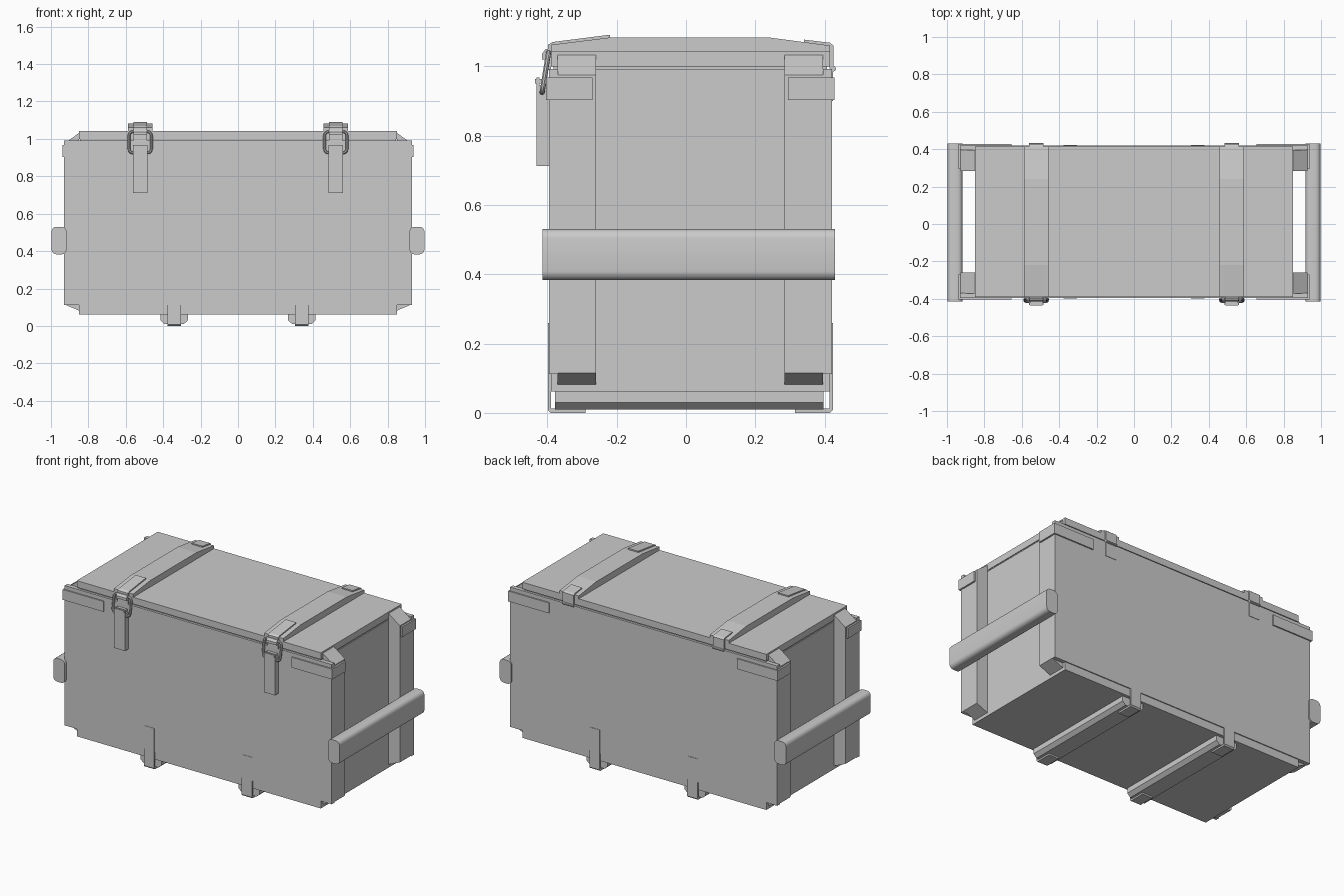
import bpy, bmesh, math
from mathutils import Vector

if "Cube" in bpy.data.objects:
    bpy.data.objects.remove(bpy.data.objects["Cube"])

YC = 0.0125      # the crate body sits slightly behind the origin, the front clasps balance it
HALF = 0.4025    # half depth of the body


def prism(name, pts, axis, lo, hi):
    """Extrude a 2D outline along an axis: x -> (y,z), y -> (x,z), z -> (x,y)."""
    def place(a, b, t):
        return {'x': (t, a, b), 'y': (a, t, b), 'z': (a, b, t)}[axis]
    bm = bmesh.new()
    rings = [[bm.verts.new(place(a, b, t)) for a, b in pts] for t in (lo, hi)]
    n = len(pts)
    bm.faces.new(rings[0])
    bm.faces.new(rings[1])
    for i in range(n):
        j = (i + 1) % n
        bm.faces.new((rings[0][i], rings[0][j], rings[1][j], rings[1][i]))
    bmesh.ops.recalc_face_normals(bm, faces=bm.faces)
    me = bpy.data.meshes.new(name)
    bm.to_mesh(me)
    bm.free()
    ob = bpy.data.objects.new(name, me)
    bpy.context.collection.objects.link(ob)
    return ob


def box(name, x, y, z):
    x, y = sorted(x), sorted(y)
    return prism(name, [(x[0], y[0]), (x[1], y[0]), (x[1], y[1]), (x[0], y[1])], 'z', *z)


def smooth(ob):
    bpy.ops.object.select_all(action='DESELECT')
    ob.select_set(True)
    bpy.context.view_layer.objects.active = ob
    bpy.ops.object.shade_smooth_by_angle(angle=math.radians(35))


def rounded(x0, x1, z0, z1, r, seg=4):
    """Rounded rectangle outline."""
    pts = []
    for k, (cx, cz) in enumerate(((x1 - r, z1 - r), (x0 + r, z1 - r), (x0 + r, z0 + r), (x1 - r, z0 + r))):
        for i in range(seg + 1):
            a = math.pi / 2 * (k + i / seg)
            pts.append((cx + r * math.cos(a), cz + r * math.sin(a)))
    return pts


def wire_loop(name, pts, radius):
    cu = bpy.data.curves.new(name + "_path", 'CURVE')
    cu.dimensions = '3D'
    cu.bevel_depth = radius
    cu.bevel_resolution = 2
    sp = cu.splines.new('POLY')
    sp.points.add(len(pts) - 1)
    for p, co in zip(sp.points, pts):
        p.co = (*co, 1)
    sp.use_cyclic_u = True
    tmp = bpy.data.objects.new(name + "_tmp", cu)
    bpy.context.collection.objects.link(tmp)
    bpy.context.view_layer.update()
    me = bpy.data.meshes.new_from_object(tmp.evaluated_get(bpy.context.evaluated_depsgraph_get()))
    bpy.data.objects.remove(tmp)
    ob = bpy.data.objects.new(name, me)
    bpy.context.collection.objects.link(ob)
    smooth(ob)


# crate body and lid, separated by a narrow groove
box("body", (-0.85, 0.85), (YC - HALF, YC + HALF), (0.062, 0.992))
box("lid_rim", (-0.845, 0.845), (YC - HALF + 0.008, YC + HALF - 0.008), (0.992, 1.0))
box("lid", (-0.85, 0.85), (YC - HALF, YC + HALF), (1.0, 1.042))

# long front and back boards
for side, s in (("front", -1), ("back", 1)):
    box(side + "_board", (-0.93, 0.93), (YC + s * (HALF - 0.02), YC + s * (HALF + 0.006)), (0.112, 0.992))

for sx, xn in ((-1, "left"), (1, "right")):
    # carrying rail across each end
    a, b = sorted((sx * 0.917, sx * 0.997))
    smooth(prism(xn + "_carry_rail", rounded(a, b, 0.383, 0.53, 0.026), 'y', -0.414, 0.43))

    for s, yn in ((-1, "front"), (1, "back")):
        tag = f"{xn}_{yn}"
        # upright corner posts with sloped ends
        lo, hi = sorted((YC + s * 0.272, YC + s * 0.383))
        post = [(0.85, 0.082), (0.928, 0.115), (0.928, 0.975), (0.85, 1.032)]
        prism(tag + "_post", [(sx * x, z) for x, z in post], 'y', lo, hi)

        # bent metal strap around each upper corner
        o, i = YC + s * (HALF + 0.014), YC + s * (HALF + 0.004)
        e = YC + s * 0.282
        corner = [(0.655, o), (0.939, o), (0.939, e), (0.926, e), (0.926, i), (0.655, i)]
        prism(tag + "_corner_strap", [(sx * x, y) for x, y in corner], 'z', 0.903, 0.968)

        # metal strap wrapped round each skid end
        o, i = YC + s * 0.411, YC + s * 0.402
        e = YC + s * 0.302
        k = YC + s * 0.403
        strap = [(o, 0.26), (o, 0.008), (k, 0.0), (e, 0.0), (e, 0.012), (i, 0.012), (i, 0.26)]
        a, b = sorted((sx * 0.305, sx * 0.376))
        prism(tag + "_skid_strap", strap, 'x', a, b)

    # bottom skid
    a, b = sorted((sx * 0.268, sx * 0.415))
    skid = [(a, 0.064), (a, 0.03), (a + 0.022, 0.01), (b - 0.022, 0.01), (b, 0.03), (b, 0.064)]
    prism(xn + "_skid", skid, 'y', YC - 0.39, YC + 0.384)

    # lid batten with tapered ends
    c = sx * 0.523
    batten = [(-0.39, 1.04), (-0.39, 1.062), (-0.22, 1.083), (0.24, 1.083), (0.415, 1.06), (0.415, 1.04)]
    prism(xn + "_batten", batten, 'x', c - 0.066, c + 0.066)

    # clasp plate on the batten, folded down over the lid edge
    plate = [(-0.22, 1.091), (-0.385, 1.07), (-0.398, 1.062), (-0.4, 0.99), (-0.389, 0.99),
             (-0.388, 1.058), (-0.22, 1.08)]
    prism(xn + "_clasp_plate", plate, 'x', c - 0.036, c + 0.036)

    # tilted wire loop of the clasp
    loop = [(x, -0.415 + (z - 0.925) * 0.16, z) for x, z in rounded(c - 0.06, c + 0.06, 0.925, 1.039, 0.022)]
    wire_loop(xn + "_clasp_loop", loop, 0.0075)

    # hook tab and hanging lever
    hook = [(-0.393, 1.05), (-0.405, 1.05), (-0.415, 1.036), (-0.415, 1.02), (-0.393, 1.02)]
    prism(xn + "_clasp_hook", hook, 'x', c - 0.036, c + 0.036)
    lever = [(-0.39, 0.712), (-0.432, 0.712), (-0.432, 0.968), (-0.422, 0.968), (-0.422, 0.945), (-0.39, 0.945)]
    prism(xn + "_clasp_lever", lever, 'x', c - 0.038, c + 0.038)
    box(xn + "_clasp_catch", (c - 0.034, c + 0.034), (-0.435, -0.40), (0.95, 0.964))

    # hinge at the back: folded leaf, lower leaf and pin
    leaf = [(0.34, 1.077), (0.415, 1.068), (0.425, 1.06), (0.425, 0.994), (0.414, 0.994), (0.413, 1.055), (0.34, 1.066)]
    prism(xn + "_hinge_leaf", leaf, 'x', c - 0.038, c + 0.038)
    box(xn + "_hinge_lower_leaf", (c - 0.038, c + 0.038), (0.415, 0.4235), (0.9, 0.992))
    pin = [(0.424 + 0.009 * math.cos(t * math.pi / 5), 0.993 + 0.008 * math.sin(t * math.pi / 5)) for t in range(10)]
    smooth(prism(xn + "_hinge_pin", pin, 'x', c - 0.038, c + 0.038))
